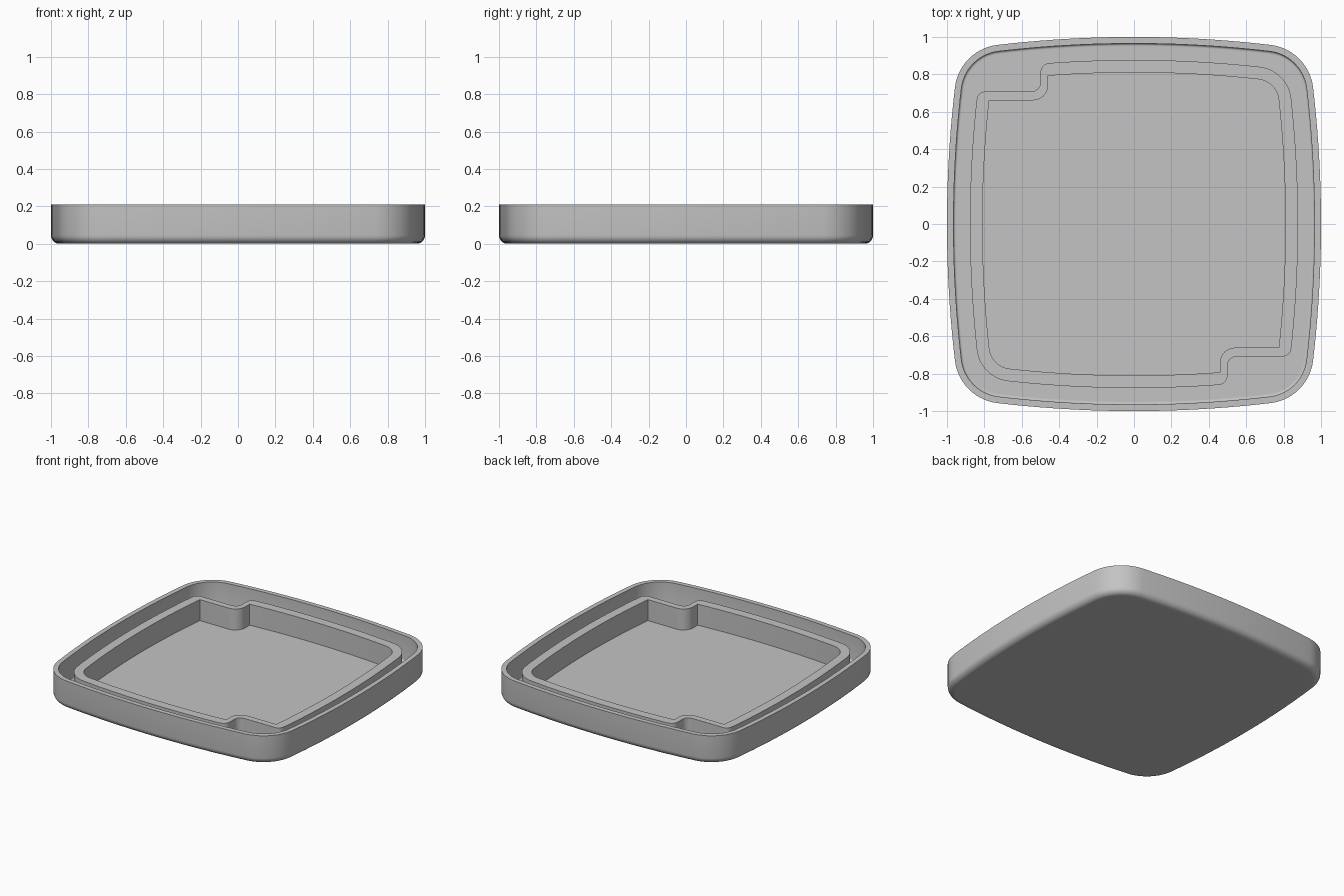
import bpy, bmesh, math
from mathutils import Vector

cube = bpy.data.objects.get("Cube")
if cube:
    bpy.data.objects.remove(cube, do_unlink=True)

grey = bpy.data.materials.new("plain_grey")
grey.use_nodes = True
colour = (0.55, 0.55, 0.55, 1)
grey.diffuse_color = colour
grey.node_tree.nodes["Principled BSDF"].inputs["Base Color"].default_value = colour


def arc(centre, radius, start, end, n):
    """Clockwise arc, angles measured from +y."""
    steps = [start + (end - start) * i / n for i in range(n + 1)]
    return [Vector((centre[0] + radius * math.sin(a),
                    centre[1] + radius * math.cos(a))) for a in steps]


def fillet(before, corner, after, radius, n=8):
    """Round a corner between two straight directions."""
    radius = max(radius, 1e-5)
    u, v = (before - corner).normalized(), (after - corner).normalized()
    half = u.angle(v) / 2
    centre = corner + (u + v).normalized() * radius / math.sin(half)
    reach = radius / math.tan(half)
    a, b = corner + u * reach - centre, corner + v * reach - centre
    turn = math.pi - 2 * half
    return [centre + (a * math.sin((1 - i / n) * turn) + b * math.sin(i / n * turn))
            / math.sin(turn) for i in range(n + 1)]


def half_turn(points):
    """Complete an outline with its copy turned by 180 degrees."""
    return points + [-p for p in points]


def corner_centre(apex, bow, radius):
    """Centre of the corner arc tangent to two bowed sides, and its start angle."""
    k = bow - apex
    c = (math.sqrt(2 * (bow - radius) ** 2 - k * k) - k) / 2
    return c, math.atan2(c, c + k)


def tray_outline(inset):
    apex, bow, r = 1 - inset, 6.3 - inset, 0.26 - inset
    c, t = corner_centre(apex, bow, r)
    q = math.pi / 2
    top = arc((0, apex - bow), bow, -t, t, 20)
    corner = arc((c, c), r, t, q - t, 14)
    side = arc((apex - bow, 0), bow, q - t, q + t, 20)
    low_corner = arc((c, -c), r, q + t, 2 * q - t, 14)
    return half_turn(top[:-1] + corner[:-1] + side[:-1] + low_corner[:-1])


def ring_outline(inset, r_side, r_inner, r_top):
    apex, bow, r = 0.877 - inset, 6.18 - inset, 0.19 - inset
    c, t = corner_centre(apex, bow, r)
    q = math.pi / 2
    bowed = lambda s: apex - bow + math.sqrt(bow * bow - s * s)
    # Stepped notch at the back right corner
    step_y, step_x = 0.708 - 0.7 * inset, 0.5 - 0.6 * inset
    below = Vector((-bowed(step_y - 0.1), step_y - 0.1))
    p1 = Vector((-bowed(step_y), step_y))
    p2 = Vector((-step_x, step_y))
    p3 = Vector((-step_x, bowed(step_x)))
    beyond = Vector((0.1 - step_x, bowed(step_x - 0.1)))
    points = fillet(below, p1, p2, r_side) + fillet(p1, p2, p3, r_inner)
    points += fillet(p2, p3, beyond, r_top)
    # Bowed back, rounded corner and bowed side
    start = -math.asin((step_x - r_top - 0.01) / bow)
    points += arc((0, apex - bow), bow, start, t, 18)[:-1]
    points += arc((c, c), r, t, q - t, 12)[:-1]
    end = q + math.asin((step_y - r_side - 0.01) / bow)
    points += arc((apex - bow, 0), bow, q - t, end, 20)
    return half_turn(points)


def loft(name, loops, closed):
    """Skin a stack of (outline, height) loops, capped or joined end to end."""
    bm = bmesh.new()
    rows = [[bm.verts.new((p.x, p.y, z)) for p in outline] for outline, z in loops]
    pairs = list(zip(rows, rows[1:]))
    if closed:
        pairs.append((rows[-1], rows[0]))
    else:
        bm.faces.new(rows[0])
        bm.faces.new(rows[-1])
    for low, high in pairs:
        for i in range(len(low)):
            j = (i + 1) % len(low)
            bm.faces.new((low[i], low[j], high[j], high[i]))
    bmesh.ops.remove_doubles(bm, verts=bm.verts, dist=1e-4)
    bmesh.ops.recalc_face_normals(bm, faces=bm.faces)
    mesh = bpy.data.meshes.new(name)
    bm.to_mesh(mesh)
    bm.free()
    mesh.materials.append(grey)
    obj = bpy.data.objects.new(name, mesh)
    bpy.context.collection.objects.link(obj)
    bpy.ops.object.select_all(action="DESELECT")
    obj.select_set(True)
    bpy.context.view_layer.objects.active = obj
    bpy.ops.object.shade_smooth_by_angle(angle=math.radians(30))
    return obj


HEIGHT, FLOOR, WALL, ROUND, RING_TOP = 0.21, 0.025, 0.035, 0.045, 0.18

# Tray: rounded bottom edge, thin wall, small inside fillet and floor
profile = [(ROUND + 0.01, 0)]
for i in range(7):
    a = i / 6 * math.pi / 2
    profile.append((ROUND * (1 - math.sin(a)), ROUND * (1 - math.cos(a))))
profile += [(0, HEIGHT), (WALL, HEIGHT)]
small = 0.012
for i in range(5):
    a = i / 4 * math.pi / 2
    profile.append((WALL + small * (1 - math.cos(a)), FLOOR + small * (1 - math.sin(a))))
profile.append((WALL + small + 0.005, FLOOR))
loft("tray", [(tray_outline(inset), z) for inset, z in profile], closed=False)

# Inner wall with two opposite notched corners
outside = ring_outline(0, 0.045, 0.05, 0.05)
inside = ring_outline(0.067, 0, 0.08, 0)
base = FLOOR - 0.005
loft("inner_wall", [(outside, base), (outside, RING_TOP),
                    (inside, RING_TOP), (inside, base)], closed=True)
